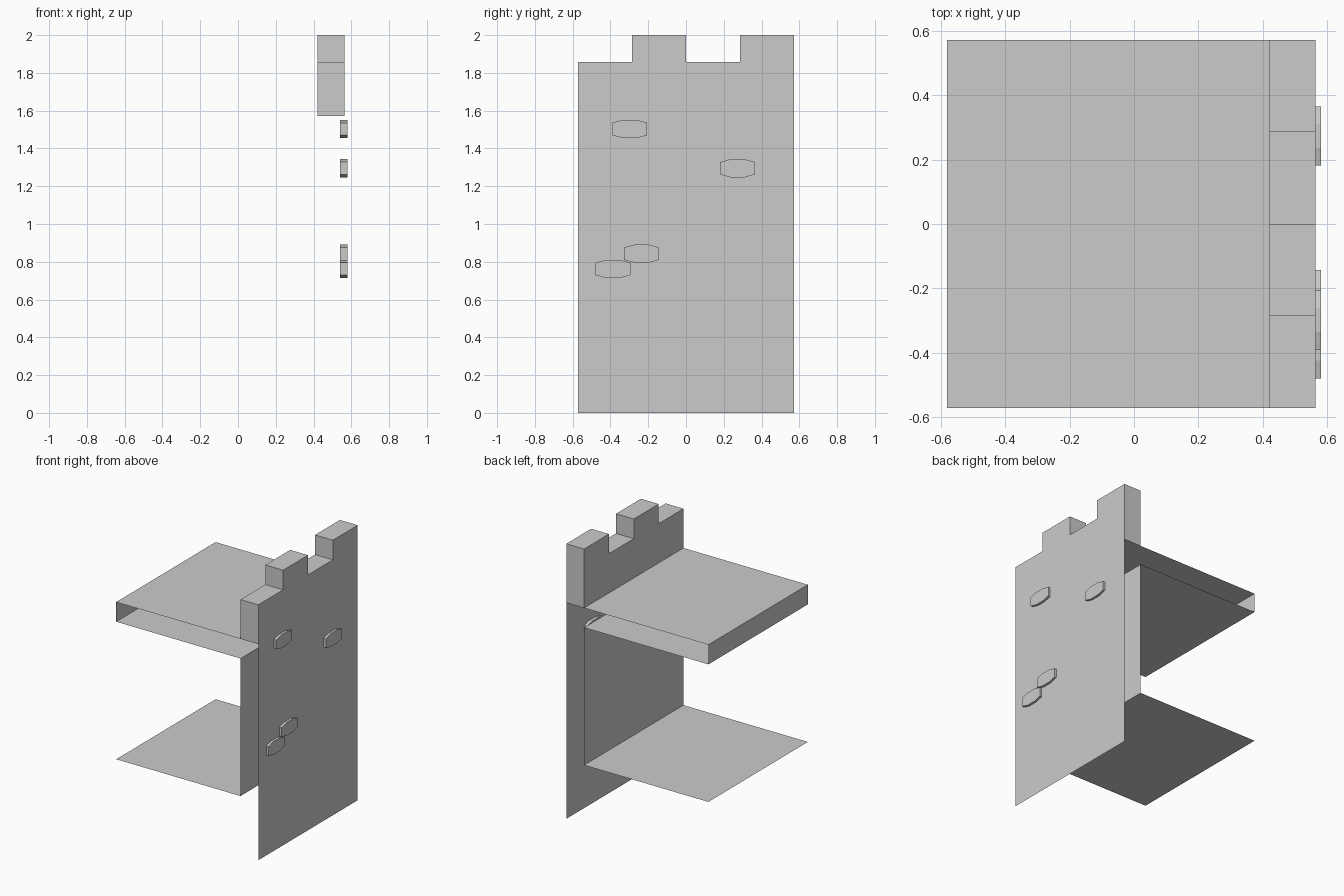
import bpy

if "Cube" in bpy.data.objects:
    bpy.data.objects.remove(bpy.data.objects["Cube"])

X0, XI, XO = -0.58, 0.42, 0.563      # rear edge, inner wall, outer wall
Y = 0.571                            # half width
U = 1 / 7                            # building module


def mesh_object(name, faces):
    """Make an object from a list of faces, each a list of points."""
    verts, index, polys = [], {}, []
    for face in faces:
        poly = []
        for p in face:
            k = tuple(round(c, 5) for c in p)
            if k not in index:
                index[k] = len(verts)
                verts.append(k)
            poly.append(index[k])
        polys.append(poly)
    me = bpy.data.meshes.new(name)
    me.from_pydata(verts, [], polys)
    ob = bpy.data.objects.new(name, me)
    bpy.context.collection.objects.link(ob)
    return ob


def flat(xa, xb, z, up=True):
    f = [(xa, -Y, z), (xb, -Y, z), (xb, Y, z), (xa, Y, z)]
    return f if up else f[::-1]


def upright(x, za, zb, out=True):
    f = [(x, -Y, za), (x, Y, za), (x, Y, zb), (x, -Y, zb)]
    return f if out else f[::-1]


def prism(profile, xa, xb, skip_first=False):
    """Sides of a (y, z) profile running from xa to xb."""
    n = len(profile)
    return [[(xa, *profile[i]), (xa, *profile[(i + 1) % n]),
             (xb, *profile[(i + 1) % n]), (xb, *profile[i])][::-1]
            for i in range(n)]


# lower floor and inner wall
mesh_object("lower_floor", [flat(X0, XI, 3 * U)])
mesh_object("inner_wall", [upright(XI, 3 * U, 10 * U, False)])

# upper walkway slab, open at both ends
mesh_object("walkway", [flat(X0, XI, 11 * U), flat(X0, XI, 10 * U, False),
                        upright(X0, 10 * U, 11 * U, False)])

# crenellated outline, stepping along y from +Y to -Y
top = [(Y, 2), (Y / 2, 2), (Y / 2, 13 * U), (0, 13 * U), (0, 2),
       (-Y / 2, 2), (-Y / 2, 13 * U), (-Y, 13 * U)]

# outer wall face, full height
mesh_object("outer_wall", [[(XO, *p) for p in [(-Y, 0), (Y, 0)] + top]])

# parapet: inner face, ends, tops and underside
outline = [(-Y, 11 * U), (Y, 11 * U)] + top
mesh_object("parapet", [[(XI, *p) for p in outline][::-1]] + prism(outline, XI, XO))

# raised bricks with slightly bowed edges
W, H = 0.092, 0.048
for i, (cy, cz) in enumerate([(-0.298, 1.503), (0.273, 1.295),
                              (-0.235, 0.843), (-0.387, 0.762)]):
    pts = [(-W, -0.033), (-0.037, -H), (0.037, -H), (W, -0.033),
           (W, 0.033), (0.037, H), (-0.037, H), (-W, 0.033)]
    prof = [(cy + a, cz + b) for a, b in pts]
    mesh_object(f"brick_{i + 1}",
                [[(0.58, *p) for p in prof], [(0.54, *p) for p in prof][::-1]]
                + prism(prof, 0.54, 0.58))
